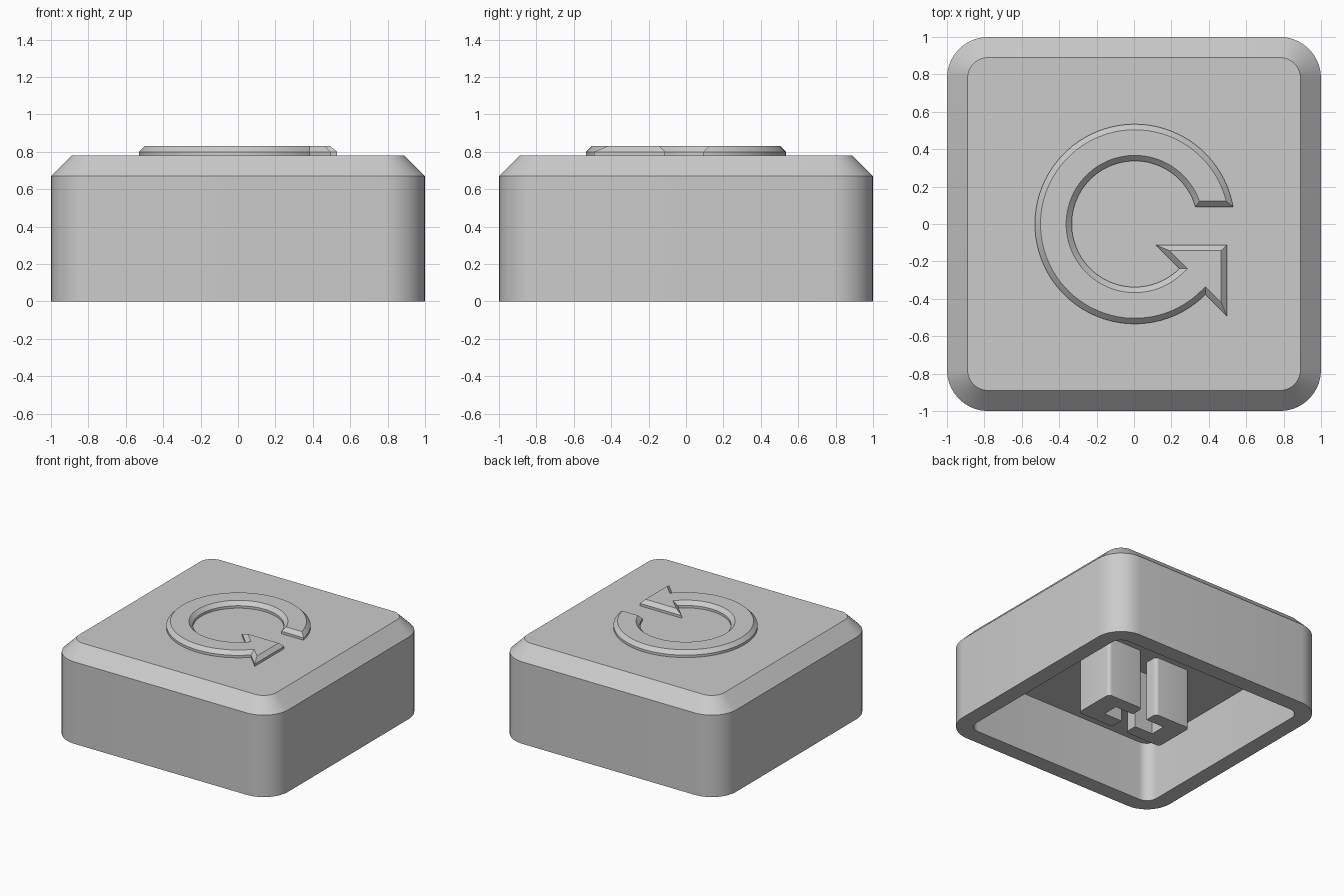
import bpy, bmesh
from math import cos, sin, asin, pi, tan
from mathutils import Vector

cube = bpy.data.objects.get("Cube")
if cube:
    bpy.data.objects.remove(cube)

grey = bpy.data.materials.new("plain_grey")
grey.use_nodes = True
colour = (0.6, 0.6, 0.6, 1)
grey.diffuse_color = colour
grey.node_tree.nodes["Principled BSDF"].inputs["Base Color"].default_value = colour


def fillet(corners, steps=10):
    """Round each convex (x, y, radius) corner of a counter-clockwise outline."""
    out = []
    for i, (x, y, r) in enumerate(corners):
        p = Vector((x, y))
        if r == 0:
            out.append(p)
            continue
        a = (Vector(corners[i - 1][:2]) - p).normalized()
        b = (Vector(corners[(i + 1) % len(corners)][:2]) - p).normalized()
        half = a.angle(b) / 2
        centre = p + (a + b).normalized() * r / sin(half)
        s = p + a * r / tan(half) - centre
        for k in range(steps + 1):
            t = (pi - 2 * half) * k / steps
            out.append(centre + Vector((s.x * cos(t) - s.y * sin(t),
                                        s.x * sin(t) + s.y * cos(t))))
    return out


def inset(points, d):
    """Move a counter-clockwise outline inwards with mitred corners."""
    out = []
    for i, p in enumerate(points):
        a = (p - points[i - 1]).normalized()
        b = (points[(i + 1) % len(points)] - p).normalized()
        na, nb = Vector((-a.y, a.x)), Vector((-b.y, b.x))
        out.append(p + (na + nb) * d / (1 + na.dot(nb)))
    return out


def square(h, r):
    return fillet([(h, h, r), (-h, h, r), (-h, -h, r), (h, -h, r)])


def loft(name, layers):
    """Closed solid through (outline, height) layers, capped at both ends."""
    bm = bmesh.new()
    rings = [[bm.verts.new((p.x, p.y, z)) for p in pts] for pts, z in layers]
    for low, high in zip(rings, rings[1:]):
        n = len(low)
        for i in range(n):
            j = (i + 1) % n
            bm.faces.new((low[i], low[j], high[j], high[i]))
    bm.faces.new(rings[0][::-1])
    bm.faces.new(rings[-1])
    bmesh.ops.recalc_face_normals(bm, faces=bm.faces)
    mesh = bpy.data.meshes.new(name)
    bm.to_mesh(mesh)
    bm.free()
    mesh.materials.append(grey)
    obj = bpy.data.objects.new(name, mesh)
    bpy.context.collection.objects.link(obj)
    bpy.ops.object.select_all(action='DESELECT')
    obj.select_set(True)
    bpy.context.view_layer.objects.active = obj
    bpy.ops.object.shade_smooth_by_angle()
    return obj


# Hollow cap: cavity ceiling, rim, outer wall, chamfer and top
CEILING, TOP = 0.49, 0.78
cavity, outer = square(0.87, 0.09), square(1, 0.22)
loft("cap_body", [(cavity, CEILING), (cavity, 0), (outer, 0),
                  (outer, 0.67), (square(0.89, 0.11), TOP)])

# Two facing U-shaped brackets that leave a cross slot between them
hx, hy, slot, reach, r = 0.39, 0.174, 0.065, 0.23, 0.03
bracket = [(slot, -hy, r), (hx, -hy, r), (hx, hy, r), (slot, hy, r),
           (slot, slot, 0), (reach, slot, 0), (reach, -slot, 0), (slot, -slot, 0)]
for side, sign in (("left", 1), ("right", -1)):
    outline = [p * sign for p in fillet(bracket, 6)]
    loft("stem_bracket_" + side, [(outline, 0), (outline, CEILING + 0.05)])


# Raised circular arrow with a bevelled top edge
def arc(radius, start, end, n=72):
    return [Vector((cos(t), sin(t))) * radius
            for t in (start + (end - start) * k / n for k in range(n + 1))]


R_OUT, R_IN, GAP = 0.534, 0.337, 0.092
tip, shoulder, tail = 0.492, 0.112, 7 * pi / 4
arrow = arc(R_OUT, asin(GAP / R_OUT), tail)
arrow += [Vector((tip, -tip)), Vector((tip, -shoulder)), Vector((shoulder, -shoulder))]
arrow += arc(R_IN, tail, asin(GAP / R_IN))
arrow = [p + Vector((0.004, 0)) for p in arrow]
loft("circular_arrow", [(arrow, TOP - 0.02), (arrow, TOP + 0.02),
                        (inset(arrow, 0.03), TOP + 0.05)])
